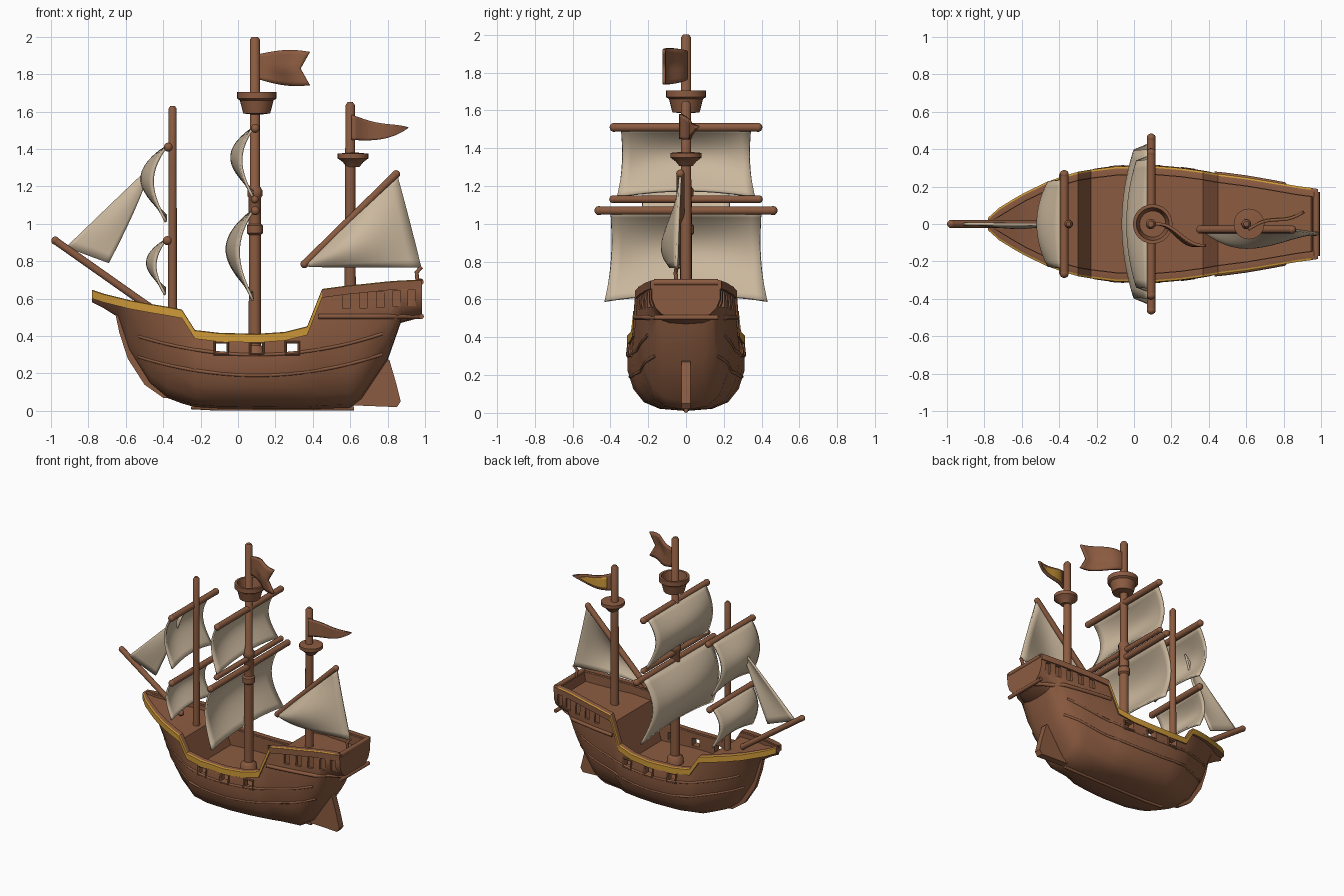
import bpy, bmesh, math
from mathutils import Vector

if "Cube" in bpy.data.objects:
    bpy.data.objects.remove(bpy.data.objects["Cube"])


def material(name, rgb):
    m = bpy.data.materials.new(name)
    m.diffuse_color = (*rgb, 1)
    m.use_nodes = True
    m.node_tree.nodes["Principled BSDF"].inputs["Base Color"].default_value = m.diffuse_color
    return m


WOOD = material("brown_wood", (0.26, 0.105, 0.052))
CLOTH = material("beige_cloth", (0.60, 0.48, 0.34))
GOLD = material("gold_trim", (0.62, 0.32, 0.04))


def smooth(ob, angle=40):
    bpy.ops.object.select_all(action='DESELECT')
    ob.select_set(True)
    bpy.context.view_layer.objects.active = ob
    bpy.ops.object.shade_smooth_by_angle(angle=math.radians(angle))
    return ob


def finish(name, bm, mats):
    bmesh.ops.remove_doubles(bm, verts=bm.verts, dist=1e-5)
    bmesh.ops.recalc_face_normals(bm, faces=bm.faces)
    me = bpy.data.meshes.new(name)
    bm.to_mesh(me)
    bm.free()
    ob = bpy.data.objects.new(name, me)
    bpy.context.collection.objects.link(ob)
    for m in mats:
        me.materials.append(m)
    return smooth(ob)


def loft(name, rings, mats=(WOOD,), rule=None):
    """Skin closed rings of points and cap both ends."""
    bm = bmesh.new()
    vs = [[bm.verts.new(p) for p in r] for r in rings]
    n = len(rings[0])
    for a, b in zip(vs, vs[1:]):
        for k in range(n):
            f = bm.faces.new((a[k], a[(k + 1) % n], b[(k + 1) % n], b[k]))
            if rule:
                f.material_index = rule(k, f.calc_center_median())
    bm.faces.new(vs[0])
    bm.faces.new(vs[-1][::-1])
    return finish(name, bm, mats)


def surface(name, fn, nu, nv, mat, thick):
    """Grid sheet from fn(s, t), s and t in 0..1, thickened."""
    bm = bmesh.new()
    g = [[bm.verts.new(fn(i / nu, j / nv)) for j in range(nv + 1)] for i in range(nu + 1)]
    for i in range(nu):
        for j in range(nv):
            bm.faces.new((g[i][j], g[i + 1][j], g[i + 1][j + 1], g[i][j + 1]))
    ob = finish(name, bm, (mat,))
    mod = ob.modifiers.new("thickness", 'SOLIDIFY')
    mod.thickness, mod.offset = thick, 0
    return ob


def lathe(name, x, profile):
    """Round part about a vertical axis at (x, 0)."""
    n = 24
    rings = [[(x + r * math.cos(2 * math.pi * k / n), r * math.sin(2 * math.pi * k / n), z)
              for k in range(n)] for r, z in profile]
    return loft(name, rings)


def tube(name, pts, r, mat=WOOD, cyclic=False):
    cu = bpy.data.curves.new(name, 'CURVE')
    cu.dimensions = '3D'
    cu.bevel_depth, cu.bevel_resolution, cu.use_fill_caps = r, 3, True
    sp = cu.splines.new('POLY')
    sp.points.add(len(pts) - 1)
    for p, q in zip(sp.points, pts):
        p.co = (*q, 1)
    sp.use_cyclic_u = cyclic
    ob = bpy.data.objects.new(name, cu)
    bpy.context.collection.objects.link(ob)
    cu.materials.append(mat)
    bpy.ops.object.select_all(action='DESELECT')
    ob.select_set(True)
    bpy.context.view_layer.objects.active = ob
    bpy.ops.object.convert(target='MESH')
    return smooth(bpy.context.view_layer.objects.active)


def spar(name, a, b, r):
    """Pole with softened ends."""
    a, b = Vector(a), Vector(b)
    d = (b - a).normalized() * r * 0.5
    ob = tube(name, [a, b], r)
    for i, p in enumerate((a, b)):
        bpy.ops.mesh.primitive_uv_sphere_add(segments=14, ring_count=8, radius=r * 1.05, location=p)
        e = bpy.context.object
        e.name = f"{name}_end_{i}"
        e.data.materials.append(WOOD)
        smooth(e, 60)
    return ob


def interp(tab, x):
    for a, b in zip(tab, tab[1:]):
        if x <= b[0]:
            t = max(0, (x - a[0]) / (b[0] - a[0]))
            return [p + (q - p) * t for p, q in zip(a, b)]
    return list(tab[-1])


# Hull stations: x, keel z, half width, rail z, deck z
HULL = [(-.78, .58, .02, .635, .625), (-.72, .55, .075, .615, .60), (-.64, .50, .125, .595, .575),
        (-.58, .32, .16, .58, .55), (-.47, .145, .215, .56, .53), (-.38, .07, .25, .545, .51),
        (-.30, .04, .275, .53, .50), (-.23, .02, .288, .42, .29), (-.1, .012, .305, .405, .29),
        (.1, .01, .31, .40, .29), (.25, .01, .297, .41, .29), (.37, .01, .28, .44, .29),
        (.45, .01, .265, .64, .58), (.6, .015, .245, .66, .60), (.66, .06, .235, .665, .60),
        (.8, .27, .21, .68, .61), (.87, .47, .197, .685, .615), (.945, .49, .187, .688, .62),
        (.955, .495, .185, .689, .685), (.985, .50, .18, .69, .686)]
SECTION = [(0, 0), (.03, .45), (.12, .72), (.3, .9), (.55, 1), (.8, 1), (1, .96)]


def side(x, u):
    """Half width of the hull at height fraction u; the bow turns V shaped."""
    v = min(1, max(0, (-x - .2) / .45))
    return interp(HULL, x)[2] * (interp(SECTION, u)[1] * (1 - v) + .98 * v * u ** .8)


def side_at(x, z):
    _, zb, _, zr, _ = interp(HULL, x)
    return side(x, min(1, max(0, (z - zb) / (zr - zb))))


rings = []
for x, zb, w, zr, zd in HULL:
    half = [(side(x, u), zb + u * (zr - zb)) for u, _ in SECTION]
    inner = half[-1][0] - min(.035, .6 * w)
    half += [(inner, zr), (inner, zd), (0, zd)]
    rings.append([(x, y, z) for y, z in half] + [(x, -y, z) for y, z in half[-2:0:-1]])
hull = loft("hull", rings)

# Gun ports cut through the bulwark, shallow windows in the stern castle
cuts = [((x, 0, .335), (.06, 1, .055)) for x in (-.09, .10, .29)]
for x in (.58, .67, .76, .85, .93):
    cuts += [((x, s * side_at(x, .59), .59 + .04 * (x - .6)), (.04, .03, .085)) for s in (-1, 1)]
bm = bmesh.new()
for c, size in cuts:
    for v in bmesh.ops.create_cube(bm, size=1)["verts"]:
        v.co = Vector(c) + Vector(a * b for a, b in zip(v.co, size))
cutter = finish("opening_cutter", bm, (WOOD,))
cutter.hide_render = True
mod = hull.modifiers.new("openings", 'BOOLEAN')
mod.operation, mod.object, mod.solver = 'DIFFERENCE', cutter, 'EXACT'
bpy.context.view_layer.objects.active = hull
bpy.ops.object.modifier_apply(modifier=mod.name)
bpy.data.objects.remove(cutter)
smooth(hull, 35)

for s, tag in ((-1, "front"), (1, "back")):
    # Rail with gold outer edge; on the castle only its top edge is gold
    rings = []
    for x, zb, w, zr, zd in HULL:
        y, lo, hi = side(x, 1), zr - .035, zr + .012
        yi = max(.003, y - .032)
        rings.append([(x, s * a, b) for a, b in
                      ((yi, hi), (y + .003, hi), (y + .014, hi - .004), (y + .014, lo), (yi, lo))])
    loft(f"rail_{tag}", rings, (WOOD, GOLD),
         lambda k, c: int(k == 1 and c.x < .93 or k == 2 and c.x < .45))
    # Planking ridges and castle ledge
    for i, z0 in enumerate((.19, .30)):
        pts = []
        for k in range(25):
            x = -.53 + 1.3 * k / 24
            z = z0 + .25 * (x - .1) ** 2
            pts.append((x, s * (side_at(x, z) - .003), z))
        tube(f"plank_ridge_{tag}_{i}", pts, .009)
    tube(f"castle_ledge_{tag}", [(x, s * (side_at(x, .505) + .001), .505)
                                 for x in (.43, .5, .6, .7, .8, .87, .93, .98)], .014)
    for i, x in enumerate((-.09, .10, .29)):
        tube(f"gun_port_frame_{tag}_{i}", [(x + a, s * side_at(x + a, .335 + b), .335 + b) for a, b in
             ((-.035, -.032), (.035, -.032), (.035, .032), (-.035, .032))], .009, WOOD, True)
tube("stern_ledge", [(.98, -.17, .505), (.98, .17, .505)], .014)
tube("stern_rail", [(.975, -.17, .69), (.975, .17, .69)], .018)


def plate(name, pts, half):
    return loft(name, [[(x, y, z) for x, z in pts] for y in (-half, half)])


plate("rudder", [(.6, .03), (.85, .02), (.87, .05), (.845, .15), (.81, .27), (.77, .29), (.6, .1)], .025)
plate("stem_post", [(-.66, .54), (-.635, .42), (-.59, .28), (-.5, .14), (-.4, .07), (-.34, .065),
                    (-.3, .1), (-.42, .2), (-.5, .35), (-.55, .54)], .016)
tube("keel", [(-.25, 0, .02), (-.1, 0, .012), (.62, 0, .012)], .012)

# Masts, collars, crow's nest
lathe("fore_mast", -.35, [(.024, .48), (.022, 1.3), (.022, 1.615), (.012, 1.63)])
lathe("main_mast", .09, [(.033, .27), (.032, .94), (.043, .95), (.043, .99), (.033, 1.0), (.033, 1.14),
                         (.04, 1.15), (.04, 1.18), (.027, 1.2), (.027, 1.985), (.016, 2.0)])
lathe("mizzen_mast", .6, [(.03, .58), (.028, 1.2), (.025, 1.635), (.014, 1.65)])
lathe("main_mast_foot", .09, [(.06, .28), (.055, .33), (.035, .35)])
lathe("mizzen_top", .615, [(.035, 1.305), (.055, 1.33), (.082, 1.35), (.082, 1.375), (.03, 1.38)])
lathe("crows_nest", .1, [(.03, 1.585), (.072, 1.59), (.09, 1.66), (.106, 1.67), (.106, 1.705),
                         (.088, 1.705), (.07, 1.62), (.03, 1.62)])
spar("bowsprit", (-.977, 0, .91), (-.48, 0, .56), .021)
spar("mizzen_gaff", (.355, -.03, .785), (.845, -.03, 1.265), .021)

# Square sails: name, yard x, half yard, yard z, half widths, bottom z, bulge
for name, x0, hy, z0, wt, wb, z1, bulge in (
        ("fore_upper", -.385, .265, 1.41, .235, .24, 1.01, .13),
        ("fore_lower", -.39, .255, .91, .235, .24, .62, .095),
        ("main_upper", .08, .38, 1.51, .345, .365, 1.14, .115),
        ("main_lower", .08, .46, 1.07, .40, .43, .59, .14)):
    spar(f"{name}_yard", (x0 + .012, -hy, z0), (x0 + .012, hy, z0), .023)

    def sail(s, t):
        s = 2 * s - 1
        belly = math.sin(math.pi * t ** .9) * bulge * (.55 + .45 * (1 - s * s))
        return (x0 - belly, s * (wt + (wb - wt) * t) * (1 - .05 * math.sin(math.pi * t)),
                z0 + (z1 - z0) * t + .035 * t * (1 - s * s))
    surface(f"{name}_sail", sail, 16, 14, CLOTH, .014)
spar("main_middle_yard", (.09, -.385, 1.13), (.09, .385, 1.13), .02)


def tri_sail(a, b, c, bulge, pull):
    """Edge a-b lies on the spar, c is the free corner; pull hollows edge b-c."""
    a, b, c = map(Vector, (a, b, c))

    def fn(s, t):
        p = a.lerp(b, s).lerp(a.lerp(c, s), t)
        k = math.sin(math.pi * s)
        return p + Vector((-pull * t * k, -bulge * k * math.sin(math.pi * t * .85), 0))
    return fn


surface("mizzen_sail", tri_sail((.36, -.03, .775), (.85, -.03, 1.27), (.98, -.05, .765), .09, .075),
        14, 12, CLOTH, .014)
surface("jib_sail", tri_sail((-.46, 0, 1.31), (-.92, 0, .875), (-.69, 0, .79), .02, -.01),
        12, 10, CLOTH, .014)
tube("sail_sheet", [(.98, -.05, .77), (.955, -.055, .74), (.96, -.05, .69)], .011)


# Flags
def flag(s, t):
    return (.1 + s * (.285 - .05 * (1 - abs(2 * t - 1))), -.11 * s + .02 * math.sin(6 * s),
            1.84 + (2 * t - 1) * (.065 + .03 * math.sin(2.2 * s)) - .01 * s)


def pennant(s, t, size=1.0, dy=0.0):
    h = .066 * (1 - s ** 2.5) * (1 - .2 * math.sin(math.pi * s))
    s2 = .5 + (s - .5) * size
    return (.61 + .3 * s2, -.03 + .1 * s2 + dy + .015 * math.sin(6 * s2),
            1.515 - .02 * math.sin(math.pi * s2) + (2 * t - 1) * h * size)


surface("main_flag", flag, 14, 8, WOOD, .016)
surface("mizzen_pennant", pennant, 14, 8, WOOD, .016)
surface("pennant_gold_patch", lambda s, t: pennant(s, t, .68, .009), 12, 6, GOLD, .005)
